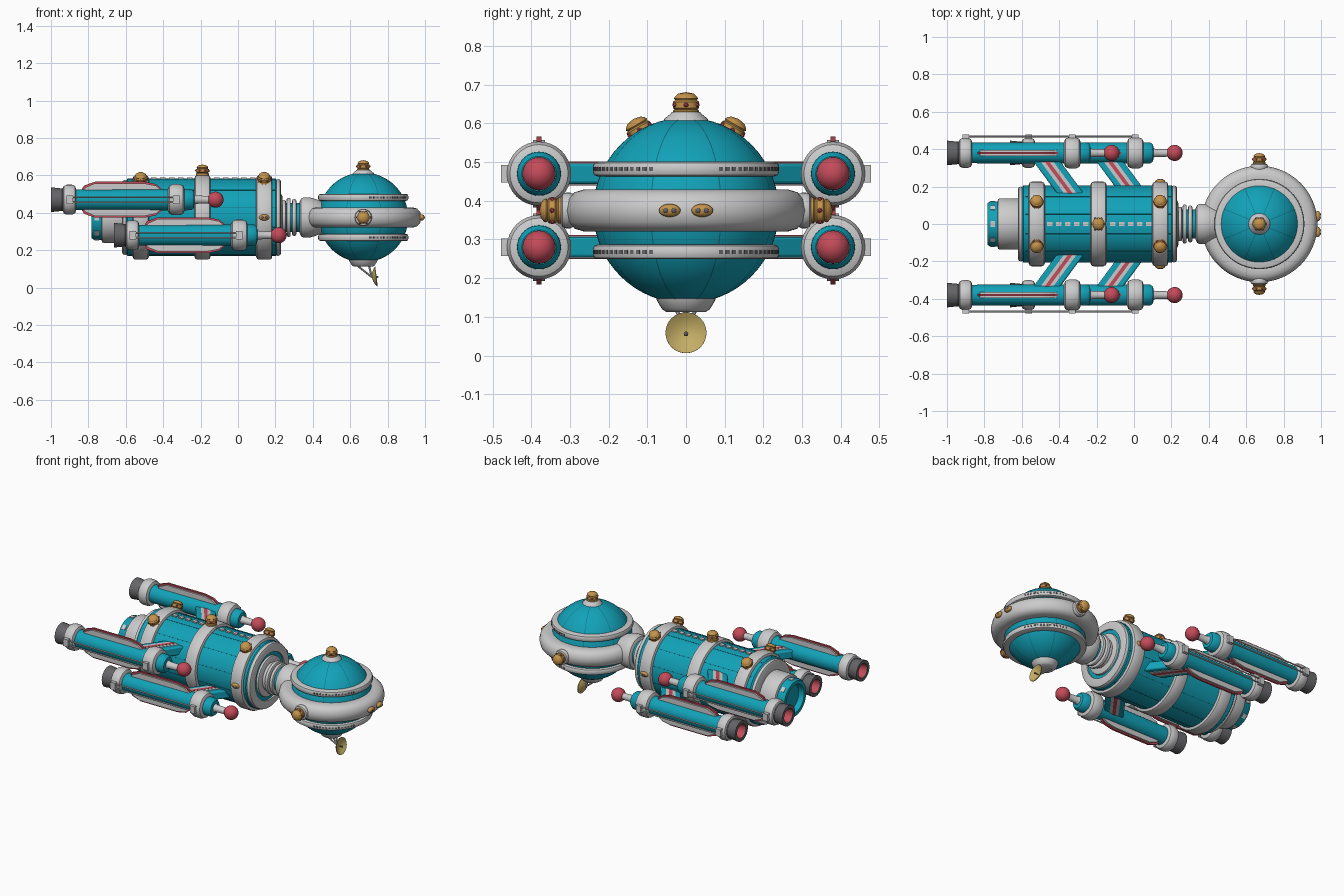
import bpy, bmesh, math
from mathutils import Vector, Matrix

if "Cube" in bpy.data.objects:
    bpy.data.objects.remove(bpy.data.objects["Cube"])

def mat(name, r, g, b):
    m = bpy.data.materials.new(name)
    m.diffuse_color = (r, g, b, 1)
    m.use_nodes = True
    m.node_tree.nodes["Principled BSDF"].inputs["Base Color"].default_value = m.diffuse_color
    return m

TEAL = mat("teal", .006, .36, .48)
SEAM = mat("seam", .004, .16, .22)
RED = mat("red", .55, .07, .1)
GOLD = mat("gold", .55, .29, .07)
BRASS = mat("brass", .55, .42, .13)
DARK = mat("dark", .13, .13, .14)
CZ = .375                      # height of the main axis
X, Y, Z = Vector((1, 0, 0)), Vector((0, 1, 0)), Vector((0, 0, 1))

def finish(bm, name, m=None, angle=35):
    bmesh.ops.recalc_face_normals(bm, faces=bm.faces)
    me = bpy.data.meshes.new(name)
    bm.to_mesh(me)
    bm.free()
    me.shade_smooth()
    me.set_sharp_from_angle(angle=math.radians(angle))
    if m:
        me.materials.append(m)
    ob = bpy.data.objects.new(name, me)
    bpy.context.collection.objects.link(ob)
    return ob

def frame(loc, axis):
    return Matrix.Translation(loc) @ Vector(axis).to_track_quat('Z', 'Y').to_matrix().to_4x4()

def lathe(name, pts, loc, axis, m=None, seg=48, closed=False):
    """Revolve (distance along axis, radius) points around an axis."""
    bm = bmesh.new()
    vs = [bm.verts.new((r, 0, h)) for h, r in pts]
    es = [bm.edges.new(p) for p in zip(vs, vs[1:])]
    if closed:
        es.append(bm.edges.new((vs[-1], vs[0])))
    bmesh.ops.spin(bm, geom=vs + es, cent=(0, 0, 0), axis=(0, 0, 1), angle=2 * math.pi,
                   steps=seg, use_merge=True)
    bmesh.ops.remove_doubles(bm, verts=bm.verts, dist=1e-5)
    bm.transform(frame(loc, axis))
    return finish(bm, name, m)

def boxes(name, items, m=None):
    """One object of many boxes: (matrix, size)."""
    bm = bmesh.new()
    for mx, size in items:
        bmesh.ops.create_cube(bm, size=1, matrix=mx @ Matrix.Diagonal((*size, 1)))
    return finish(bm, name, m)

def ball(name, loc, r, m=None, scale=(1, 1, 1), seg=32):
    bm = bmesh.new()
    bmesh.ops.create_uvsphere(bm, u_segments=seg, v_segments=seg // 2, radius=r)
    bm.transform(Matrix.Translation(loc) @ Matrix.Diagonal((*scale, 1)))
    return finish(bm, name, m, 60)

def prism(name, outline, depth, mx, m=None, bevel=0):
    """Flat outline extruded evenly both ways along its local z."""
    bm = bmesh.new()
    f = bm.faces.new([bm.verts.new((a, b, -depth)) for a, b in outline])
    r = bmesh.ops.extrude_face_region(bm, geom=[f])
    bmesh.ops.translate(bm, vec=(0, 0, 2 * depth), verts=[v for v in r['geom'] if isinstance(v, bmesh.types.BMVert)])
    bm.transform(mx)
    ob = finish(bm, name, m)
    if bevel:
        b = ob.modifiers.new("bevel", 'BEVEL')
        b.width, b.segments = bevel, 2

def rod(name, a, b, r, m=None):
    a, b = Vector(a), Vector(b)
    lathe(name, [(0, 0), (0, r), ((b - a).length, r), ((b - a).length, 0)], a, b - a, m, 10)

def band(a, b, ri, ro, c=.012):
    """Rounded collar profile."""
    return [(a, ri), (a, ro - c), (a + c * .3, ro - c * .3), (a + c, ro), (b - c, ro),
            (b - c * .3, ro - c * .3), (b, ro - c), (b, ri)]

def knob(name, loc, axis):
    """Ribbed golden beacon with red lights."""
    lathe(name, [(-.01, .034), (.008, .034), (.012, .029), (.016, .034), (.032, .034), (.036, .028),
                 (.04, .031), (.045, .029), (.053, .02), (.057, 0)], loc, axis, GOLD, 24)
    bm = bmesh.new()
    for i in range(6):
        a = i * math.pi / 3
        bmesh.ops.create_icosphere(bm, subdivisions=1, radius=.007,
                                   matrix=Matrix.Translation((.033 * math.cos(a), .033 * math.sin(a), .024)))
    bm.transform(frame(loc, axis))
    finish(bm, name + "_lights", RED)

def porthole(name, loc, n):
    """Oval golden frame with twin dark lenses, facing along n."""
    n = Vector(n)
    t = Vector((-n.y, n.x, 0))
    flat = [(.016 if abs(n[i]) > .5 else .028 if i < 2 else .017) for i in range(3)]
    ball(name, loc, 1, GOLD, flat, 20)
    for s in (-1, 1):
        ball(name + "_lens", Vector(loc) + n * .01 + t * s * .01, .008, DARK, seg=10)

# ---- command sphere and its rings
C = Vector((.67, 0, CZ))
ball("command_sphere", C, .24, TEAL, seg=64)
for i in range(4):
    bm = bmesh.new()
    bmesh.ops.create_circle(bm, segments=96, radius=.2408)
    r = bmesh.ops.extrude_edge_only(bm, edges=bm.edges[:])
    bmesh.ops.translate(bm, vec=(0, 0, .003), verts=[v for v in r['geom'] if isinstance(v, bmesh.types.BMVert)])
    bm.transform(Matrix.Translation(C) @ Matrix.Rotation(math.pi * (i + .5) / 4, 4, 'Z') @ Matrix.Rotation(math.pi / 2, 4, 'X'))
    finish(bm, "sphere_seam", SEAM)
lathe("main_ring", [(-.045, .2), (-.054, .225), (-.054, .265), (-.047, .288), (-.03, .304), (0, .311),
                    (.03, .304), (.047, .288), (.054, .265), (.054, .225), (.045, .2)], C, Z, seg=80)
for s in (-1, 1):
    lathe("thin_ring", band(-.019, .019, .198, .241), C + Z * s * .107, Z, seg=64, closed=True)
    slots = []
    for side in (-1, 1):
        for k in range(14):
            a = side * math.radians(22 + k * 4.5)
            slots.append((Matrix.Translation(C + Z * s * .107) @ Matrix.Rotation(a, 4, 'Z') @ Matrix.Translation((.2405, 0, 0)), (.004, .011, .01)))
    boxes("ring_slots", slots, DARK)
    lathe("side_beacon_base", band(-.02, .016, 0, .046), C + Y * s * .307, Y * s, seg=32)
    knob("side_beacon", C + Y * s * .322, Y * s)
    porthole("front_light", (.982, s * .042, CZ), X)
lathe("sphere_top_cap", [(.225, .06), (.237, .056), (.25, .04), (.255, .036), (.255, 0)], C, Z, seg=32)
knob("top_beacon", C + Z * .249, Z)
lathe("sphere_bottom_cap", [(.22, .08), (.235, .074), (.255, .062), (.263, .05), (.263, 0)], C, -Z, seg=32)

# ---- dish antenna
D = Vector((.715, 0, .056))
lathe("dish", [(0, 0), (.004, .02), (.014, .042), (.022, .053), (.026, .053), (.017, .04), (.008, .02), (.005, 0)],
      D, (1, 0, .12), BRASS, 32)
rod("dish_feed", D, D + X * .03, .003, BRASS)
ball("dish_feed_tip", D + X * .03, .006, DARK, seg=12)
for y in (-.025, .025):
    rod("dish_strut", (.635, y, .12), D, .005)
rod("dish_strut_front", (.7, 0, .12), D, .006)

# ---- neck
A = Vector((0, 0, CZ))
lathe("neck_flare", [(.33, 0), (.33, .085), (.337, .1), (.35, .107), (.385, .107), (.41, .1), (.45, .085), (.5, .05)], A, X)
lathe("neck_core", [(.2, .078), (.34, .078)], A, X, TEAL)
for x0, r in ((.235, .092), (.26, .104), (.29, .098)):
    lathe("neck_disc", band(x0, x0 + .022, .06, r, .008), A, X, closed=True)

# ---- main hull
lathe("hull", [(-.605, 0), (-.605, .19), (-.59, .207), (.2, .207), (.215, .195), (.22, .15), (.22, 0)], A, X, TEAL, 64)
for x0 in (-.52, -.19, .14):
    lathe("hull_ring", band(x0 - .043, x0 + .043, .19, .226, .016), A, X, seg=64, closed=True)
lathe("hull_front_cap", band(.198, .23, .15, .205, .014), A, X, seg=64, closed=True)
lathe("hull_front_disc", [(.2, .13), (.232, .125), (.238, .11), (.238, 0)], A, X)
lathe("hull_rear_rim", band(-.62, -.59, .1, .2, .014), A, X, seg=64, closed=True)
lathe("engine_housing", band(-.73, -.6, .1, .137, .014), A, X)
lathe("engine_nozzle", [(-.65, .12), (-.77, .12), (-.782, .112), (-.782, .09), (-.75, .08), (-.75, 0)], A, X, TEAL)
boxes("engine_vents", [(Matrix.Translation(A) @ Matrix.Rotation(i * math.pi / 4, 4, 'X') @ Matrix.Translation((-.755, 0, .12)),
                        (.025, .03, .006)) for i in range(8)])
boxes("hull_seams", [(Matrix.Translation(A) @ Matrix.Rotation((i + .5) * math.pi / 6, 4, 'X') @ Matrix.Translation((-.19, 0, .207)),
                      (.78, .003, .002)) for i in range(12)], SEAM)
boxes("hull_top_plates", [(Matrix.Translation((-.45 + k * .048, 0, CZ + .207)), (.03, .024, .014)) for k in range(12)])
knob("hull_beacon_mid", (-.19, 0, CZ + .226), Z)
for s in (-1, 1):
    n = Vector((0, s * .5, .866))
    for x0 in (-.52, .14):
        knob("hull_beacon", Vector((x0, 0, CZ)) + n * .216, n)
    porthole("hull_porthole", (.14, s * .224, CZ), Y * s)

# ---- four engine pods with swept struts
for s in (-1, 1):
    for up in (-1, 1):
        dx = 0 if up > 0 else .337
        P = Vector((dx, s * .38, CZ + up * .095))
        lathe("pod_tube", [(-.9, .055), (-.29, .057), (-.25, .056), (-.235, .045), (-.23, 0)], P, X, TEAL, 32)
        lathe("pod_nozzle", [(-.88, .066), (-.93, .066), (-.94, .06), (-1, .066), (-1, .045), (-.95, .038)], P, X, DARK, 32)
        lathe("pod_glow", [(-.995, .044), (-.95, .036), (-.95, 0)], P, X, RED, 32)
        lathe("pod_rear_collar", band(-.938, -.865, .05, .08, .022), P, X, None, 32, True)
        lathe("pod_front_collar", band(-.375, -.285, .05, .083, .026), P, X, None, 32, True)
        lathe("pod_probe", [(-.24, .03), (-.225, .022), (-.15, .02)], P, X, None, 20)
        ball("pod_tip", P + X * -.12, .043, RED)
        # long fins through the tube with a red rim
        for nm, e, th, m in (("pod_fin", 0, .016, None), ("pod_fin_rim", .009, .006, RED)):
            h = .087 + e
            half = [(-.835 - e, .04), (-.815 - e, .066 + e), (-.765, h), (-.5, h), (-.44, .075 + e), (-.4 + e, .045)]
            prism(nm, half + [(a, -b) for a, b in reversed(half)], th,
                  Matrix.Translation(P) @ Matrix.Rotation(math.pi / 2, 4, 'X'), m)
        # outer rails and clamps
        o = Y * s
        for dz in (-.014, .014):
            q = P + o * .088 + Z * dz
            rod("pod_rail", q + X * -.9, q + X * -.33, .0045)
        boxes("pod_clamps", [(Matrix.Translation(P + o * .083 + X * x0), (.034, .03, .046)) for x0 in (-.9, -.33)])
        # swept strut with stripes
        for nm, w, d, m in (("strut", .072, .027, TEAL), ("strut_stripe", .034, .0295, None), ("strut_red_line", .012, .031, RED)):
            o4 = [(-.47 - w, s * .34), (-.47 + w, s * .34), (-.33 + w, s * .15), (-.33 - w, s * .15)]
            prism(nm, o4, d, Matrix.Translation((dx, 0, P.z)), m, .008 if m is TEAL else 0)
